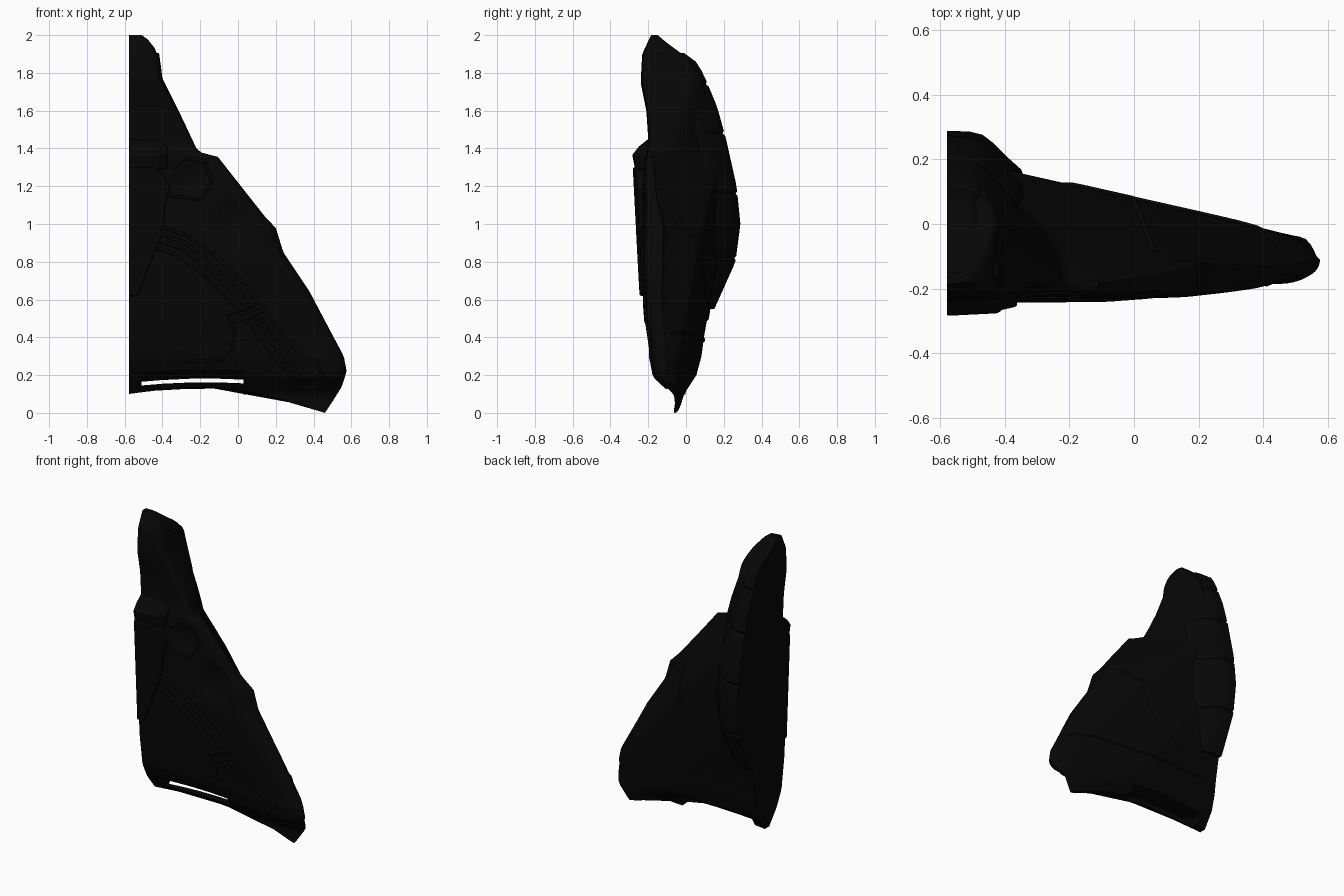
import bpy, bmesh, math
from mathutils import Vector
from mathutils.bvhtree import BVHTree

cube = bpy.data.objects.get("Cube")
if cube:
    bpy.data.objects.remove(cube, do_unlink=True)

black = bpy.data.materials.new("matte black")
black.use_nodes = True
tone = (0.002, 0.002, 0.002, 1)
black.diffuse_color = tone
black.node_tree.nodes["Principled BSDF"].inputs["Base Color"].default_value = tone

X0 = -0.578  # flat inner side


def lerp_table(table, t):
    if t <= table[0][0]:
        return table[0][1]
    for (a, p), (b, q) in zip(table, table[1:]):
        if t <= b:
            return p + (q - p) * (t - a) / (b - a)
    return table[-1][1]


def smooth(ob, angle):
    bpy.ops.object.select_all(action='DESELECT')
    ob.select_set(True)
    bpy.context.view_layer.objects.active = ob
    bpy.ops.object.shade_smooth_by_angle(angle=math.radians(angle))


def add_object(name, rings, angle=35):
    """Skin closed rings, cap both ends and link the result."""
    bm = bmesh.new()
    vs = [[bm.verts.new(p) for p in r] for r in rings]
    n = len(vs[0])
    for a, b in zip(vs, vs[1:]):
        for i in range(n):
            bm.faces.new((a[i], a[(i + 1) % n], b[(i + 1) % n], b[i]))
    bm.faces.new(vs[0])
    bm.faces.new(vs[-1][::-1])
    bmesh.ops.recalc_face_normals(bm, faces=bm.faces)
    me = bpy.data.meshes.new(name)
    bm.to_mesh(me)
    bm.free()
    ob = bpy.data.objects.new(name, me)
    bpy.context.collection.objects.link(ob)
    me.materials.append(black)
    smooth(ob, angle)
    return ob


# By height: outer edge, front depth, back depth, depth of the edge, diagonal limit of the back
EDGE = [(0, .46), (.06, .50), (.14, .55), (.22, .575), (.3, .56), (.45, .48), (.64, .38),
        (.85, .24), (.98, .2), (1.03, .15), (1.22, 0), (1.36, -.11), (1.375, -.19),
        (1.4, -.22), (1.57, -.3), (1.77, -.4), (1.85, -.41), (1.93, -.44), (1.98, -.48), (2, -.51)]
FRONT = [(0, -.07), (.1, -.055), (.15, -.095), (.2, -.135), (.3, -.185), (.5, -.214), (.8, -.235),
         (1.3, -.225), (1.45, -.2), (1.6, -.21), (1.75, -.24), (1.9, -.232), (2, -.185)]
BACK = [(0, -.04), (.1, -.01), (.2, .055), (.3, .082), (.4, .095), (.6, .13), (1, .2), (1.4, .17),
        (1.6, .13), (1.8, .07), (1.9, -.02), (1.95, -.09), (2, -.15)]
MID = [(0, -.06), (.1, -.04), (.2, -.11), (.6, -.13), (.98, -.12), (1.15, -.16), (1.37, -.18),
       (1.6, -.13), (1.8, -.11), (1.9, -.12), (2, -.17)]
DIAGONAL = [(0, .5), (.3, .47), (.63, .25), (.85, .11), (1.08, -.05), (1.37, -.3), (1.6, -.33),
            (1.8, -.38), (2, -.47)]


def body_point(u, t, side):
    ex = lerp_table(EDGE, t)
    x = X0 + u * (ex - X0)
    z = (.1 + .95 * t) * (1 - u) + t * u + .078 * math.sin(math.pi * u) * max(0, 1 - t / 2) ** 8
    mid = lerp_table(MID, z)
    if side < 0:
        y = lerp_table(FRONT, z) + .01 * u * u
        y -= .06 * u * u * max(0, 1 - abs(z - .19) / .15)
        # shallow sockets beside the upper centre
        for cx, cz, rx, rz in ((-.25, 1.25, .11, .1), (-.02, 1.0, .12, .14)):
            y += .03 * max(0, 1 - ((x - cx) / rx) ** 2 - ((z - cz) / rz) ** 2)
        y = min(y, mid - .008)
    else:
        y = min(lerp_table(BACK, z), .078 - .225 * x, lerp_table(DIAGONAL, z) - x)
        y = max(y, mid + .008)
    return Vector((x, mid + (y - mid) * (1 - u ** 22) ** .5, z))


# Main shell
ROWS, COLS = 90, 40
us = [math.sin(math.pi / 2 * i / COLS) for i in range(COLS + 1)]
rings = []
for j in range(ROWS + 1):
    t = 2 * j / ROWS
    front = [body_point(u, t, -1) for u in us]
    back = [body_point(u, t, 1) for u in us[:-1]]
    rings.append(front + back[::-1])
body = add_object("main_shell", rings)

# Long opening that leaves a thin bar along the bottom front
arc_top = [(-.51, .165), (-.4, .174), (-.25, .181), (-.1, .181), (.03, .176)]
section = [(-.4, -.018), (-.06, -.02), (-.06, -.3), (.3, -.3), (.3, 0), (-.055, 0), (-.11, .045), (-.4, .045)]
cutter = add_object("slot_cutter", [[(x, y, z + dz) for y, dz in section] for x, z in arc_top])
mod = body.modifiers.new("slot", 'BOOLEAN')
mod.operation, mod.solver, mod.object = 'DIFFERENCE', 'EXACT', cutter
bpy.context.view_layer.objects.active = body
bpy.ops.object.modifier_apply(modifier=mod.name)
bpy.data.objects.remove(cutter, do_unlink=True)
smooth(body, 35)


def bevel(ob, width):
    m = ob.modifiers.new("bevel", 'BEVEL')
    m.width, m.segments, m.limit_method = width, 2, 'ANGLE'


# Raised plate on the front of the spine, with a sloping cap above it
plate = [(X0, .62), (-.53, .62), (-.46, .8), (-.4, .95), (-.385, 1.1), (-.36, 1.2),
         (-.4, 1.27), (-.45, 1.3), (X0, 1.3)]
bevel(add_object("front_spine_plate", [
    [(x, -.15 if k else -.213 - .053 * z + .02 * (x > -.42), z) for x, z in plate] for k in (0, 1)]), .008)
cap = [(-.15, 1.46), (-.2, 1.45), (-.25, 1.41), (-.285, 1.365), (-.27, 1.29), (-.15, 1.27)]
bevel(add_object("front_spine_cap", [
    [(x, y + dy, z) for y, z in cap] for x, dy in ((X0, 0), (-.42, .008), (-.37, .05))]), .006)

# Ridge down the back of the spine, with a dip at each seam
RIDGE = [(.55, .15), (.65, .195), (.8, .262), (1, .288), (1.2, .268), (1.45, .212), (1.62, .165),
         (1.8, .09), (1.87, .045), (1.905, -.01)]
SEAMS = (.82, 1.16, 1.48, 1.74)
heights = [.55 + 1.355 * k / 30 for k in range(31)]
heights = [z for z in heights if all(abs(z - s) > .02 for s in SEAMS)]
heights = sorted(heights + [s + d for s in SEAMS for d in (-.012, 0, .012)])
profile = [(0, -.15), (0, 0), (.07, -.002), (.11, -.012), (.14, -.035), (.18, -.075), (.23, -.12), (.24, -.15)]
rings = []
for z in heights:
    y = lerp_table(RIDGE, z) - (.01 if z in SEAMS else 0)
    w = 1 - .55 * max(0, z - 1.3)
    rings.append([(X0 + dx * w, y + dy, z) for dx, dy in profile])
add_object("back_spine_ridge", rings, 40)

# Trim lines laid on the surfaces
tree = BVHTree.FromObject(body, bpy.context.evaluated_depsgraph_get())


def trim(name, points, side, radius):
    pts = []
    for (ax, az), (bx, bz) in zip(points, points[1:]):
        for k in range(6):
            f = k / 6
            p = Vector((ax + (bx - ax) * f, side, az + (bz - az) * f))
            hit = tree.ray_cast(p, Vector((0, -side, 0)))[0]
            if hit:
                pts.append(hit)
    cu = bpy.data.curves.new(name, 'CURVE')
    cu.dimensions = '3D'
    cu.bevel_depth, cu.bevel_resolution, cu.use_fill_caps = radius, 2, True
    sp = cu.splines.new('POLY')
    sp.points.add(len(pts) - 1)
    for q, p in zip(sp.points, pts):
        q.co = (*p, 1)
    ob = bpy.data.objects.new(name, cu)
    bpy.context.collection.objects.link(ob)
    cu.materials.append(black)


arc = [(-.42, .93), (-.3, .89), (-.15, .78), (0, .64), (.12, .48), (.24, .32), (.36, .2)]
for n, off in enumerate((-.05, -.015, .015, .05)):
    trim("front_band_%d" % (n + 1), [(x + off * .6, z + off) for x, z in arc], -1, .009)
for n, s in enumerate((0, .04)):
    trim("band_strap_%d" % (n + 1), [(-.06 + s, .52 - s), (.13 + s, .6 - s)], -1, .012)
trim("band_end", [(.28, .18), (.33, .135), (.42, .135), (.45, .19), (.4, .3)], -1, .009)
trim("front_panel_edge", [(-.53, .27), (-.3, .27), (-.1, .28), (-.03, .34), (-.02, .44), (-.06, .53)], -1, .007)
trim("socket_rim", [(-.36, 1.15), (-.2, 1.13), (-.14, 1.22), (-.17, 1.33), (-.28, 1.35), (-.36, 1.28)], -1, .008)
trim("back_panel_edge", [(.06, 1.04), (0, .9), (-.04, .75), (-.16, .58), (-.36, .48)], 1, .008)
trim("back_lower_edge", [(.46, .42), (.3, .42), (.05, .4), (-.3, .38), (-.5, .38)], 1, .007)
